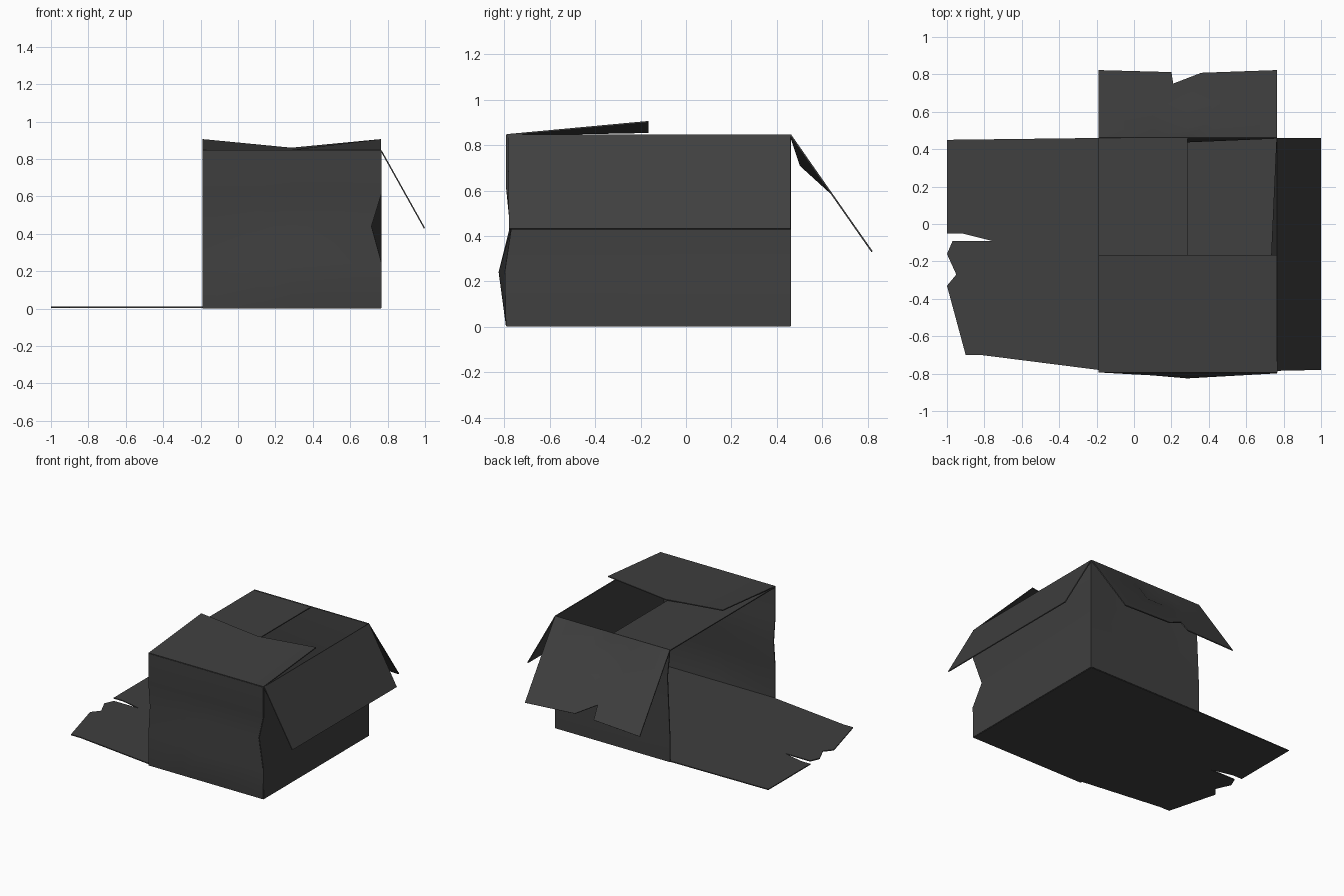
import bpy
import bmesh

cube = bpy.data.objects.get("Cube")
if cube:
    bpy.data.objects.remove(cube, do_unlink=True)

# One dark card colour
card = bpy.data.materials.new("dark_grey_card")
card.use_nodes = True
GREY = (0.05, 0.05, 0.05, 1)
card.diffuse_color = GREY
card.node_tree.nodes["Principled BSDF"].inputs["Base Color"].default_value = GREY
card.node_tree.nodes["Principled BSDF"].inputs["Roughness"].default_value = 0.8

# Box limits
L, M, R = -0.19, 0.285, 0.765
F, B = -0.79, 0.46
FLOOR, TOP = 0.004, 0.845
CARD = 0.007


def finish(name, bm):
    """Turn a flat bmesh into a card panel with thickness."""
    bmesh.ops.recalc_face_normals(bm, faces=bm.faces)
    mesh = bpy.data.meshes.new(name)
    bm.to_mesh(mesh)
    bm.free()
    mesh.materials.append(card)
    obj = bpy.data.objects.new(name, mesh)
    bpy.context.collection.objects.link(obj)
    bpy.ops.object.select_all(action='DESELECT')
    obj.select_set(True)
    bpy.context.view_layer.objects.active = obj
    solid = obj.modifiers.new("thickness", 'SOLIDIFY')
    solid.thickness = CARD
    solid.offset = 0
    bpy.ops.object.modifier_apply(modifier=solid.name)
    bpy.ops.object.shade_smooth_by_angle(angle=0.6)


def sheet(name, rows):
    """Panel made from rows of points."""
    bm = bmesh.new()
    grid = [[bm.verts.new(p) for p in row] for row in rows]
    for a, b in zip(grid, grid[1:]):
        for i in range(len(a) - 1):
            bm.faces.new((a[i], a[i + 1], b[i + 1], b[i]))
    finish(name, bm)


def outline(name, points, z):
    """Level panel cut to an outline."""
    bm = bmesh.new()
    bm.faces.new([bm.verts.new((x, y, z)) for x, y in points])
    finish(name, bm)


# Floor, and the torn side wall lying flat beside it
outline("floor", [(L, F), (R, F), (R, B), (L, B)], FLOOR)
outline("fallen_side_wall", [
    (L, B), (-1, 0.45), (-1, -0.05), (-0.92, -0.05), (-0.76, -0.09),
    (-0.97, -0.09), (-1, -0.16), (-0.95, -0.27), (-1, -0.33),
    (-0.9, -0.7), (-0.82, -0.7), (L, -0.78)], FLOOR + 0.003)

# Crumpled front wall: height, corner x, then y at left, middle, right
front = [
    (FLOOR, R, F, F, F),
    (0.24, R, F, -0.822, -0.795),
    (0.44, 0.71, -0.772, -0.772, -0.765),
    (0.62, R, F, F, F),
    (TOP, R, F, F, F),
]
sheet("front_wall", [[(L, a, z), (0.1, (a + b) / 2, z), (M, b, z), (x, c, z)]
                     for z, x, a, b, c in front])

# Side wall shares the dented front corner
sheet("side_wall", [[(x, c, z), (R, B, z)] for z, x, a, b, c in front])

# Back wall with a slightly wavy free edge
sheet("back_wall", [[(L + d, B, z), (M, B - d, z), (R, B, z)]
                    for z, d in ((FLOOR, 0), (0.2, 0), (0.42, 0.01),
                                 (0.64, 0.02), (TOP, 0))])

# Top flaps: one folded inward, one bent over the front, one hanging at the side
outline("inward_flap", [(L, F), (M, F), (M, B), (L, B)], TOP - 0.005)
sheet("front_flap", [[(L, F, TOP), (M, F, TOP), (R, F, TOP)],
                     [(L, -0.165, 0.903), (M, -0.165, 0.857), (R, -0.165, 0.903)]])
sheet("side_flap", [[(R, F + 0.005, TOP), (R, B, TOP)],
                    [(0.997, F + 0.01, 0.43), (0.997, B, 0.43)]])


# Back flap with a dent in the middle and a torn notch
def hang(x, t):
    return (x, B + 0.36 * t, TOP - 0.515 * t)


upper = (L, 0.1, M, 0.42, R)
rows = [[hang(x, t) for x in upper] for t in (0, 0.25, 0.5)]
rows[1][2] = (M, 0.505, 0.71)
rows.append([hang(L, 1), hang(0.2, 0.97), hang(0.21, 0.8),
             hang(0.36, 0.96), hang(R, 1)])
sheet("back_flap", rows)
